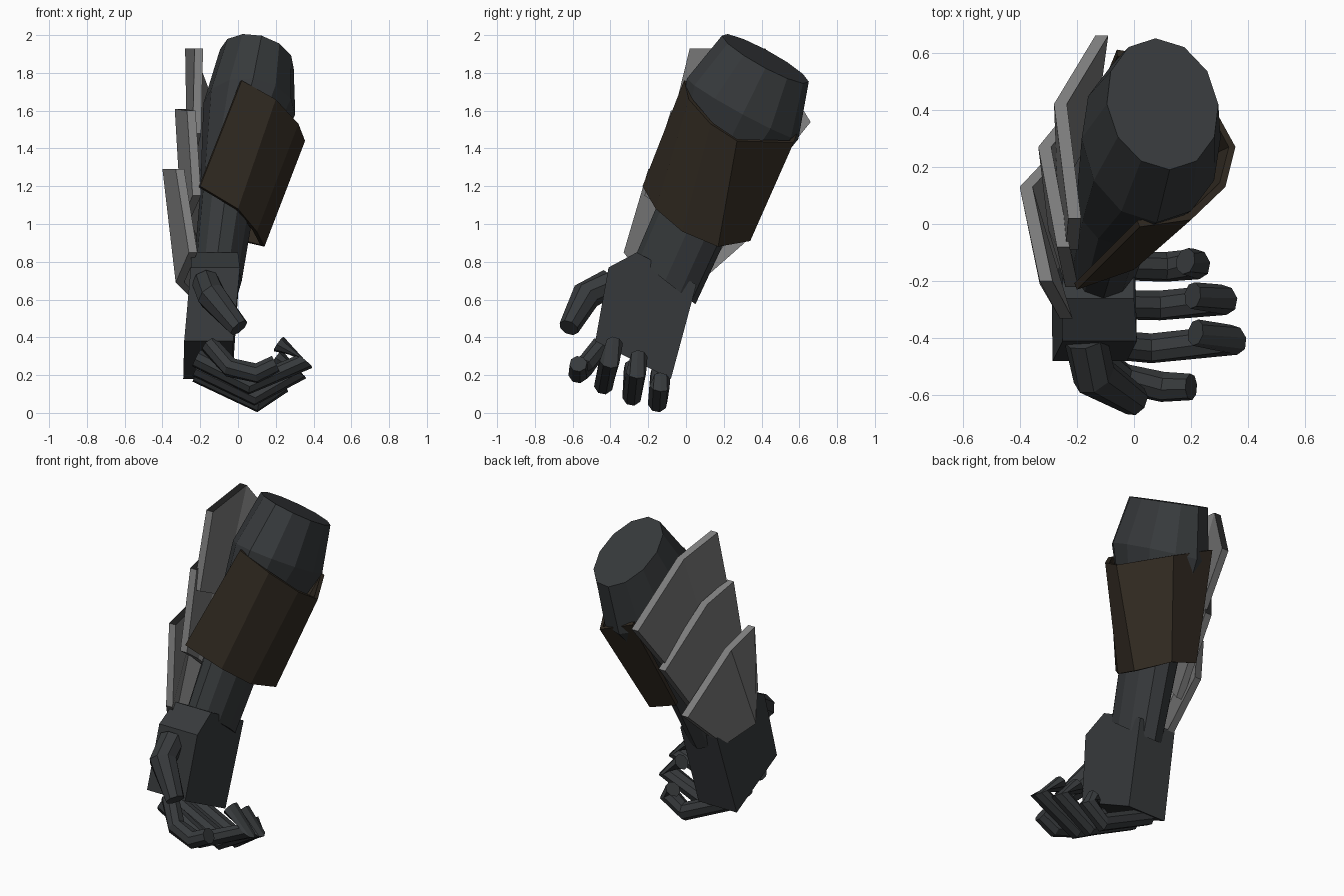
import bpy, bmesh, math
from mathutils import Vector

if "Cube" in bpy.data.objects:
    bpy.data.objects.remove(bpy.data.objects["Cube"])


def material(name, rgb):
    m = bpy.data.materials.new(name)
    m.diffuse_color = (*rgb, 1)
    m.use_nodes = True
    m.node_tree.nodes["Principled BSDF"].inputs["Base Color"].default_value = m.diffuse_color
    return m


DARK = material("dark_slate", (0.038, 0.042, 0.045))
BROWN = material("dark_leather", (0.032, 0.024, 0.016))
STEEL = material("steel", (0.2, 0.2, 0.2))


def loft(name, rings, mat, closed=True, caps=True):
    """Skin a list of equal-length point rows with flat faces."""
    bm = bmesh.new()
    rows = [[bm.verts.new(p) for p in r] for r in rings]
    n = len(rows[0])
    for a, b in zip(rows, rows[1:]):
        for i in range(n if closed else n - 1):
            j = (i + 1) % n
            bm.faces.new((a[i], a[j], b[j], b[i]))
    if caps:
        bm.faces.new(rows[0])
        bm.faces.new(rows[-1])
    bmesh.ops.recalc_face_normals(bm, faces=bm.faces)
    me = bpy.data.meshes.new(name)
    bm.to_mesh(me)
    bm.free()
    me.materials.append(mat)
    ob = bpy.data.objects.new(name, me)
    bpy.context.collection.objects.link(ob)
    return ob


def ellipse(c, u, v, n):
    c, u, v = Vector(c), Vector(u), Vector(v)
    return [c + u * math.sin(2 * math.pi * i / n) + v * math.cos(2 * math.pi * i / n)
            for i in range(n)]


def digit(name, pts, radii, side):
    """Eight-sided tube through the joints of a finger."""
    pts = [Vector(p) for p in pts]
    rings = []
    for i, p in enumerate(pts):
        t = (pts[min(i + 1, len(pts) - 1)] - pts[max(i - 1, 0)]).normalized()
        u = (Vector(side) - t * t.dot(Vector(side))).normalized()
        rings.append(ellipse(p, u * radii[i], t.cross(u) * radii[i], 8))
    loft(name, rings, DARK)


# Forearm: elliptical sections from the cut end to the wrist
loft("forearm", [
    ellipse((0.10, 0.42, 1.875), (0.195, 0, -0.05), (-0.025, 0.23, -0.122), 12),
    ellipse((0.06, 0.30, 1.61), (0.243, 0, -0.03), (-0.02, 0.295, -0.16), 12),
    ellipse((-0.05, 0.10, 1.17), (0.15, 0, 0), (0, 0.175, -0.11), 12),
    ellipse((-0.11, -0.11, 0.70), (0.13, 0, 0), (0, 0.16, -0.125), 12),
], DARK)

# Bracer: open shell wrapped round the inner side of the forearm
bracer = loft("bracer", [
    [(0.02, -0.01, 1.76), (0.20, 0.015, 1.66), (0.32, 0.13, 1.53),
     (0.355, 0.27, 1.44), (0.19, 0.57, 1.43), (-0.06, 0.61, 1.54)],
    [(-0.20, -0.23, 1.20), (0.0, -0.16, 1.08), (0.10, -0.02, 0.96),
     (0.14, 0.17, 0.88), (0.01, 0.34, 0.91), (-0.17, 0.34, 0.97)],
], BROWN, closed=False, caps=False)
centre = Vector((0.04, 0.16, 1.25))
poly = bracer.data.polygons[2]
outward = poly.normal.dot(poly.center - centre) > 0
shell = bracer.modifiers.new("thickness", 'SOLIDIFY')
shell.thickness = 0.025
shell.offset = -1 if outward else 1

# Three overlapping ridged plates on the outer side
PLATES = [
    ("upper_plate", [(-0.23, 0.02, 1.93), (-0.28, 0.42, 1.93), (-0.135, 0.66, 1.54)],
     [(-0.24, -0.09, 1.48), (-0.27, 0.17, 1.35), (-0.18, 0.33, 1.13)]),
    ("middle_plate", [(-0.27, -0.08, 1.60), (-0.335, 0.27, 1.61), (-0.18, 0.46, 1.23)],
     [(-0.24, -0.22, 1.15), (-0.30, -0.02, 1.02), (-0.22, 0.16, 0.83)]),
    ("lower_plate", [(-0.33, -0.20, 1.29), (-0.40, 0.13, 1.29), (-0.23, 0.31, 0.90)],
     [(-0.26, -0.33, 0.85), (-0.33, -0.21, 0.69), (-0.25, -0.02, 0.61)]),
]
for name, top, bottom in PLATES:
    rows = []
    for edge in (top, bottom):
        inner = [(x + 0.045, y, z) for x, y, z in reversed(edge)]
        rows.append(edge + inner)
    loft(name, rows, STEEL)

# Palm block, tapered from wrist to knuckles
outline = [(-0.26, 0.85, -0.25, 0.0), (0.055, 0.68, -0.25, 0.0), (-0.08, 0.18, -0.29, -0.03),
           (-0.48, 0.38, -0.285, -0.025), (-0.41, 0.77, -0.25, 0.01)]
loft("palm", [[(lo, y, z) for y, z, lo, hi in outline],
              [(hi, y, z) for y, z, lo, hi in outline]], DARK)

# Curled fingers and thumb
R = (0.05, 0.053, 0.054, 0.047)
FINGERS = {
    "index_finger": [(-0.15, -0.45, 0.36), (-0.04, -0.54, 0.24), (0.10, -0.57, 0.21), (0.20, -0.57, 0.26)],
    "middle_finger": [(-0.22, -0.41, 0.29), (0.06, -0.435, 0.15), (0.35, -0.405, 0.27), (0.215, -0.38, 0.365)],
    "ring_finger": [(-0.22, -0.28, 0.24), (0.09, -0.285, 0.09), (0.315, -0.265, 0.21), (0.205, -0.25, 0.295)],
    "little_finger": [(-0.22, -0.14, 0.21), (0.11, -0.15, 0.055), (0.22, -0.14, 0.14), (0.18, -0.13, 0.18)],
}
for name, pts in FINGERS.items():
    digit(name, pts, R, (0, 1, 0.2))
digit("thumb", [(-0.17, -0.40, 0.69), (-0.14, -0.53, 0.62), (0.005, -0.62, 0.45)],
      (0.075, 0.08, 0.055), (1, 0, 0))
